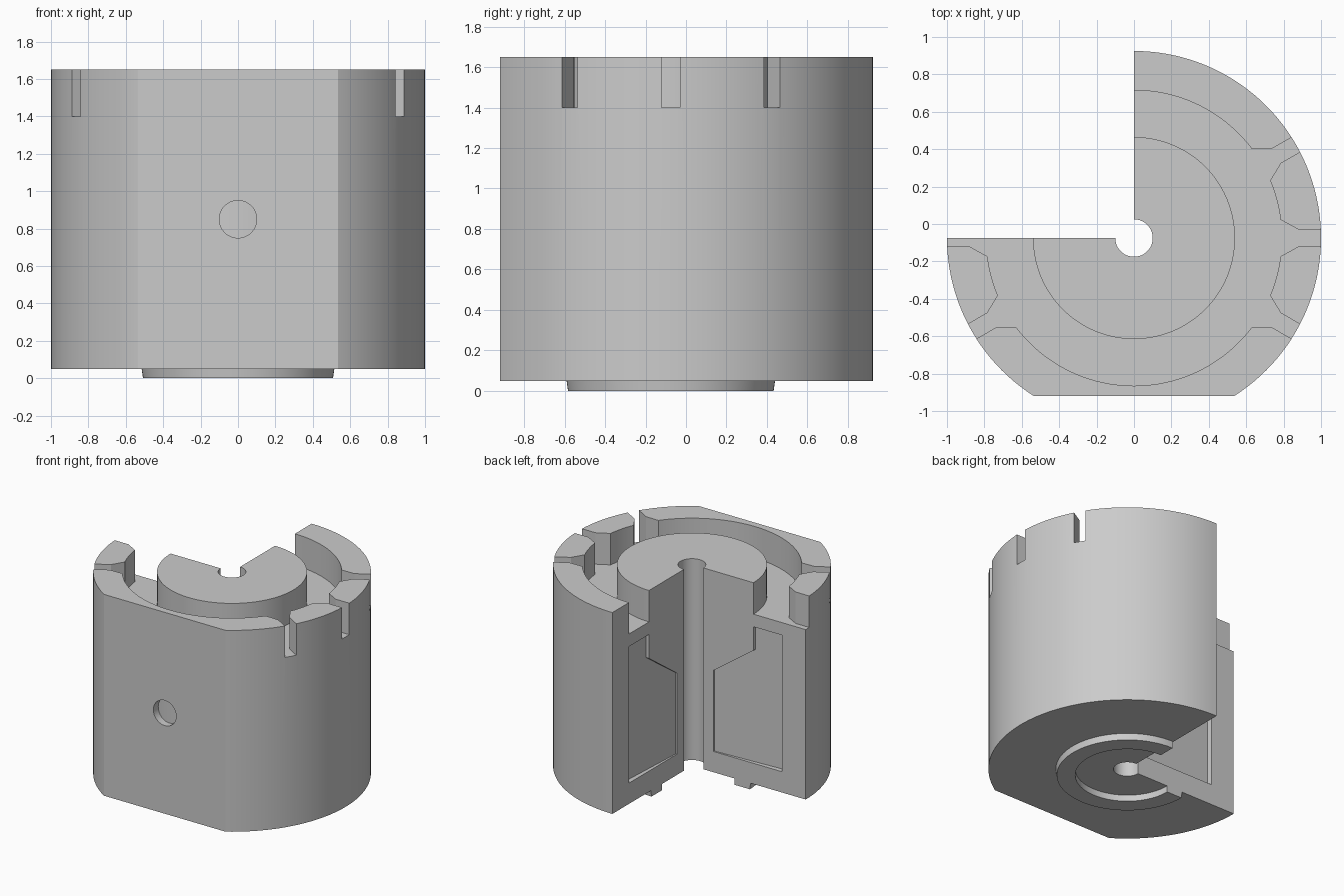
import bpy, bmesh, math
from mathutils import Matrix, Vector

cube = bpy.data.objects.get("Cube")
if cube:
    bpy.data.objects.remove(cube)

AXIS_Y = -0.075
FLOOR, TOP = 1.4, 1.65
FLAT = -0.845   # front flat, measured from the axis

grey = bpy.data.materials.new("plain grey")
grey.use_nodes = True
colour = (0.6, 0.6, 0.6, 1)
grey.diffuse_color = colour
grey.node_tree.nodes["Principled BSDF"].inputs["Base Color"].default_value = colour


def make(name, bm):
    bmesh.ops.recalc_face_normals(bm, faces=bm.faces)
    mesh = bpy.data.meshes.new(name)
    bm.to_mesh(mesh)
    bm.free()
    mesh.materials.append(grey)
    obj = bpy.data.objects.new(name, mesh)
    obj.location.y = AXIS_Y
    bpy.context.collection.objects.link(obj)
    return obj


def lathe(name, profile, start, end, step=2.5):
    """Sweep a closed (radius, height) profile round the axis, capping open ends."""
    bm = bmesh.new()
    full = end - start >= 360
    n = round((end - start) / step)
    rings = []
    for i in range(n if full else n + 1):
        a = math.radians(start + (end - start) * i / n)
        rings.append([bm.verts.new((r * math.cos(a), r * math.sin(a), z)) for r, z in profile])
    pairs = list(zip(rings, rings[1:]))
    if full:
        pairs.append((rings[-1], rings[0]))
    for a, b in pairs:
        for j in range(len(profile)):
            bm.faces.new((a[j - 1], a[j], b[j], b[j - 1]))
    if not full:
        bm.faces.new(rings[0])
        bm.faces.new(rings[-1])
    return make(name, bm)


def prism(name, outline, z0, z1, angle=0):
    bm = bmesh.new()
    face = bm.faces.new([bm.verts.new((x, y, z0)) for x, y in outline])
    top = bmesh.ops.extrude_face_region(bm, geom=[face])["geom"]
    verts = [v for v in top if isinstance(v, bmesh.types.BMVert)]
    bmesh.ops.translate(bm, verts=verts, vec=Vector((0, 0, z1 - z0)))
    bmesh.ops.rotate(bm, verts=bm.verts, matrix=Matrix.Rotation(math.radians(angle), 3, "Z"))
    return make(name, bm)


def cut(obj, cutters):
    for c in cutters:
        c.hide_render = True
        mod = obj.modifiers.new(c.name, "BOOLEAN")
        mod.operation, mod.solver, mod.object = "DIFFERENCE", "EXACT", c
    bpy.context.view_layer.update()
    result = obj.evaluated_get(bpy.context.evaluated_depsgraph_get())
    mesh = bpy.data.meshes.new_from_object(result)
    obj.modifiers.clear()
    obj.data = mesh
    for c in cutters:
        bpy.data.objects.remove(c)


# Housing: three-quarter turned body with bore, annular groove and foot ring
housing = lathe("housing", [
    (0.1, 0.05), (0.375, 0.05), (0.375, 0), (0.508, 0), (0.515, 0.05), (1, 0.05),
    (1, TOP), (0.79, TOP), (0.79, FLOOR), (0.54, FLOOR), (0.54, TOP), (0.1, TOP)], -180, 90)

# Inner chamber, and the winding that fills it just short of the cut faces
chamber = [(0.19, 0.215), (0.79, 0.215), (0.79, 1.3), (0.54, 1.3), (0.54, 1.11), (0.19, 0.86)]
cutters = [lathe("chamber_cutter", chamber, 0, 360)]
winding = lathe("winding", chamber, -177, 87)

# Flat on the front
cutters.append(prism("flat_cutter", [(-1, FLAT), (1, FLAT), (1, -1.2), (-1, -1.2)], -0.1, 1.8))

# Round hole through the front wall to the winding
bm = bmesh.new()
bmesh.ops.create_cone(bm, cap_ends=True, segments=48, radius1=0.1, radius2=0.1, depth=0.3,
                      matrix=Matrix.Translation((0, -0.9, 0.85)) @ Matrix.Rotation(math.pi / 2, 4, "X"))
cutters.append(make("hole_cutter", bm))

# Flared radial slots in the crown
half = [(0.75, 0.1165), (0.88, 0.045), (1.1, 0.045)]
slot = half + [(x, -y) for x, y in reversed(half)]
for angle in (-30, 0, 30, 180, 210):
    cutters.append(prism("slot_cutter", slot, FLOOR, 1.8, angle))

cut(housing, cutters)

for obj in (housing, winding):
    bpy.ops.object.select_all(action="DESELECT")
    obj.select_set(True)
    bpy.context.view_layer.objects.active = obj
    bpy.ops.object.shade_smooth_by_angle(angle=math.radians(20))
